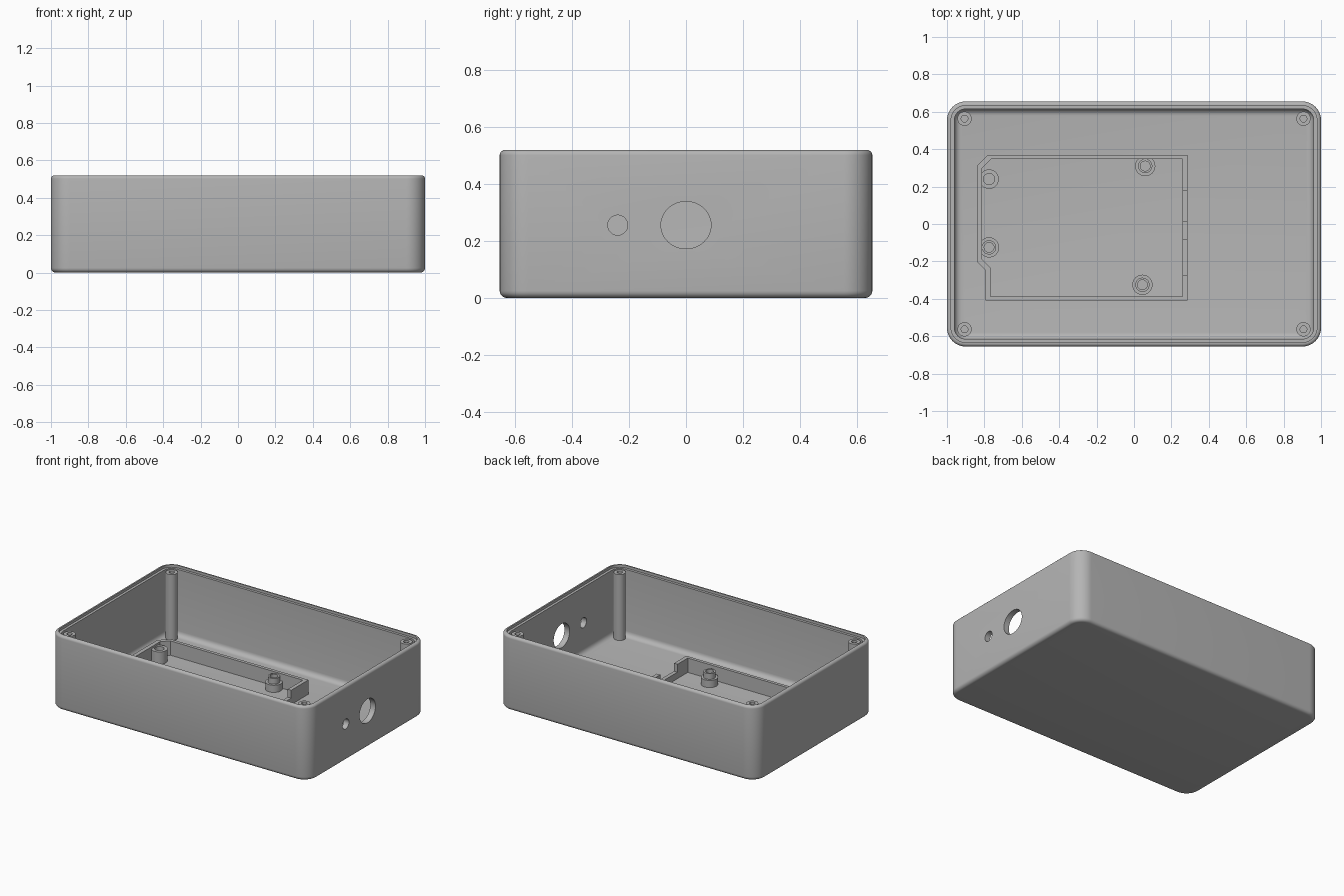
import bpy, bmesh
from math import sin, cos, pi, radians

cube = bpy.data.objects.get("Cube")
if cube:
    bpy.data.objects.remove(cube, do_unlink=True)

HALF_X, HALF_Y, TOP, FLOOR = 1.0, 0.655, 0.52, 0.04

grey = bpy.data.materials.new("plain grey")
grey.use_nodes = True
tone = (0.46, 0.46, 0.46, 1)
grey.diffuse_color = tone
grey.node_tree.nodes["Principled BSDF"].inputs["Base Color"].default_value = tone


def make(name, bm):
    bmesh.ops.recalc_face_normals(bm, faces=bm.faces)
    mesh = bpy.data.meshes.new(name)
    bm.to_mesh(mesh)
    bm.free()
    mesh.materials.append(grey)
    obj = bpy.data.objects.new(name, mesh)
    bpy.context.collection.objects.link(obj)
    return obj


def select(obj):
    bpy.ops.object.select_all(action='DESELECT')
    obj.select_set(True)
    bpy.context.view_layer.objects.active = obj


def smooth(obj):
    select(obj)
    bpy.ops.object.shade_smooth_by_angle(angle=radians(32))


def cut(obj, cutter):
    mod = obj.modifiers.new("cut", 'BOOLEAN')
    mod.operation, mod.solver, mod.object = 'DIFFERENCE', 'EXACT', cutter
    select(obj)
    bpy.ops.object.modifier_apply(modifier=mod.name)
    bpy.data.objects.remove(cutter, do_unlink=True)


def bridge(bm, a, b):
    n = len(a)
    for i in range(n):
        bm.faces.new((a[i], a[(i + 1) % n], b[(i + 1) % n], b[i]))


def rounded_ring(bm, inset, z, segments=12):
    r = max(0.1 - inset, 0.02)
    cx, cy = HALF_X - inset - r, HALF_Y - inset - r
    ring = []
    for k, (sx, sy) in enumerate(((1, 1), (-1, 1), (-1, -1), (1, -1))):
        for i in range(segments + 1):
            a = (k + i / segments) * pi / 2
            ring.append(bm.verts.new((sx * cx + r * cos(a), sy * cy + r * sin(a), z)))
    return ring


def fillet(inset, z, r, start, steps=5):
    angles = [start + pi / 2 * i / steps for i in range(steps + 1)]
    return [(inset + r * cos(a), z + r * sin(a)) for a in angles]


def lathe(name, x, y, profile, sides=32):
    # Profile points are (radius, height); both ends are capped
    bm = bmesh.new()
    rings = [[bm.verts.new((x + r * cos(2 * pi * i / sides), y + r * sin(2 * pi * i / sides), z))
              for i in range(sides)] for r, z in profile]
    for a, b in zip(rings, rings[1:]):
        bridge(bm, a, b)
    bm.faces.new(rings[0])
    bm.faces.new(rings[-1])
    obj = make(name, bm)
    smooth(obj)
    return obj


def box(name, x0, x1, y0, y1, z0, z1):
    bm = bmesh.new()
    bmesh.ops.create_cube(bm, size=1)
    for v in bm.verts:
        v.co = ((x0, x1)[v.co.x > 0], (y0, y1)[v.co.y > 0], (z0, z1)[v.co.z > 0])
    return make(name, bm)


# Shell: one section (inset, height) swept round the rounded rectangle
section = fillet(0.025, 0.025, 0.025, pi)[::-1]
section += fillet(0.018, TOP - 0.018, 0.018, pi / 2)[::-1]
section += [(0.022, TOP), (0.022, TOP - 0.018), (0.04, TOP - 0.018)]
section += fillet(0.075, FLOOR + 0.035, 0.035, pi)
bm = bmesh.new()
rings = [rounded_ring(bm, i, z) for i, z in section]
for a, b in zip(rings, rings[1:]):
    bridge(bm, a, b)
bm.faces.new(rings[0])
bm.faces.new(rings[-1])
shell = make("case_shell", bm)
bmesh_clean = bmesh.new()
bmesh_clean.from_mesh(shell.data)
bmesh.ops.remove_doubles(bmesh_clean, verts=bmesh_clean.verts, dist=0.0002)
bmesh.ops.recalc_face_normals(bmesh_clean, faces=bmesh_clean.faces)
bmesh_clean.to_mesh(shell.data)
bmesh_clean.free()

# Connector holes through the +x wall
for y, ry, rz in ((0, 0.088, 0.083), (-0.24, 0.035, 0.035)):
    hole = lathe("hole_cutter", 0, 0, [(1, -0.1), (1, 0.1)], 48)
    for v in hole.data.vertices:
        v.co = (HALF_X + v.co.z, y + ry * v.co.x, 0.256 + rz * v.co.y)
    bm = bmesh.new()
    bm.from_mesh(hole.data)
    bmesh.ops.recalc_face_normals(bm, faces=bm.faces)
    bm.to_mesh(hole.data)
    bm.free()
    cut(shell, hole)
smooth(shell)

# Corner screw posts
for sx, x_name in ((-1, "right"), (1, "left")):
    for sy, y_name in ((-1, "front"), (1, "back")):
        lathe(f"{y_name}_{x_name}_screw_post", sx * 0.906, sy * 0.563,
              [(0.038, FLOOR - 0.01), (0.038, 0.5), (0.018, 0.5), (0.018, 0.38)])

# Low frame round the circuit board, with two connector notches
outer = [(-0.84, 0.31), (-0.84, -0.2), (-0.795, -0.245), (-0.795, -0.41),
         (0.285, -0.41), (0.285, 0.37), (-0.78, 0.37)]
inner = [(-0.812, 0.3), (-0.812, -0.188), (-0.768, -0.232), (-0.768, -0.388),
         (0.258, -0.388), (0.258, 0.347), (-0.765, 0.347)]
bm = bmesh.new()
loops = [[bm.verts.new((x, y, z)) for x, y in pts]
         for pts, z in ((outer, FLOOR - 0.01), (outer, 0.14), (inner, 0.14), (inner, FLOOR - 0.01))]
for k in range(4):
    bridge(bm, loops[k], loops[(k + 1) % 4])
frame = make("board_frame", bm)
for y0, y1 in ((-0.275, -0.085), (0.013, 0.18)):
    cut(frame, box("notch_cutter", 0.24, 0.3, y0, y1, 0.085, 0.2))

# Board standoffs: three stepped, one plain
for n, (x, y) in enumerate(((0.06, 0.31), (0.045, -0.325), (-0.775, -0.125)), 1):
    lathe(f"stepped_standoff_{n}", x, y,
          [(0.054, FLOOR - 0.01), (0.054, 0.09), (0.038, 0.09), (0.038, 0.13),
           (0.026, 0.13), (0.026, FLOOR + 0.01)])
lathe("plain_standoff", -0.775, 0.24,
      [(0.052, FLOOR - 0.01), (0.052, 0.125), (0.03, 0.125), (0.03, FLOOR + 0.01)])
